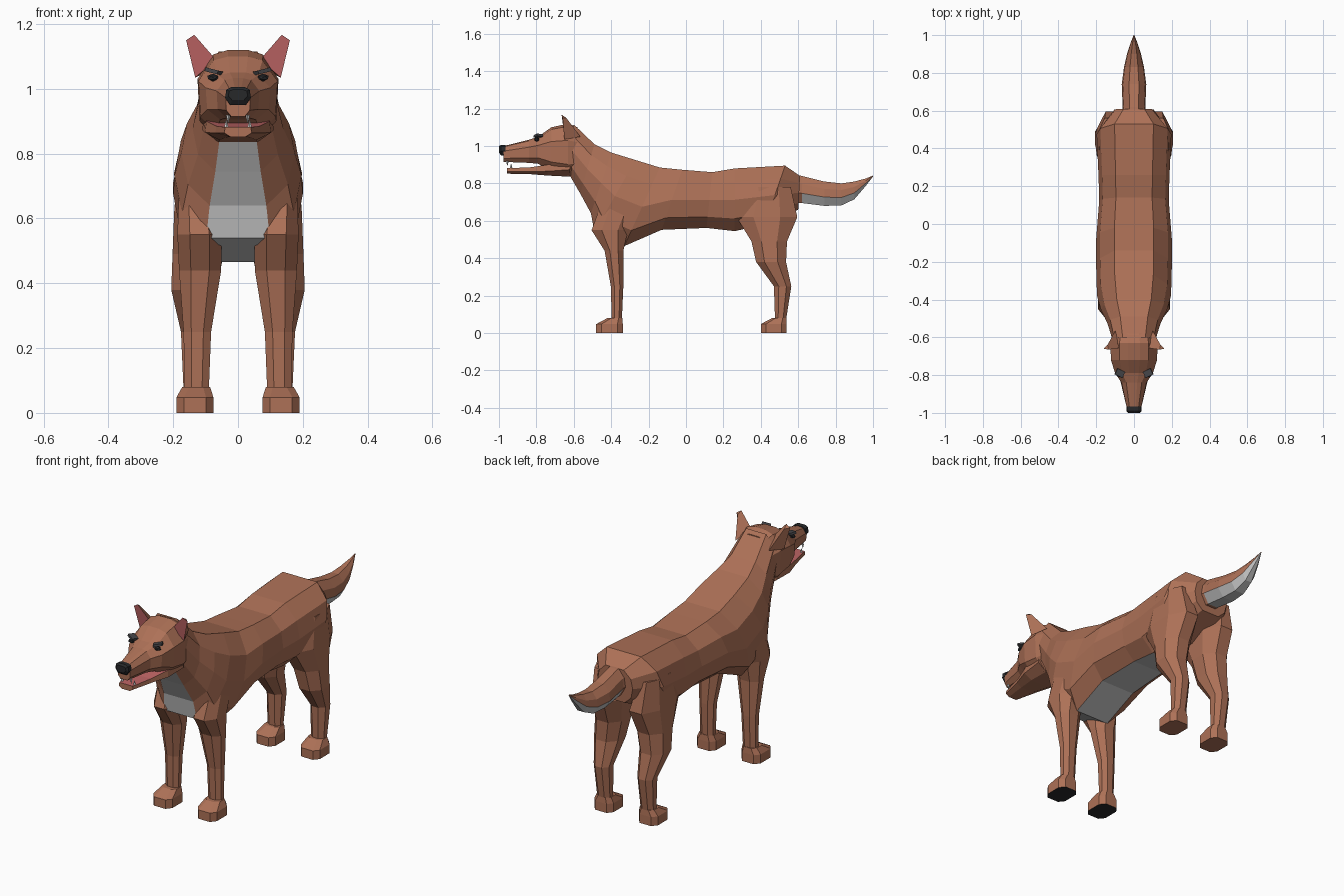
import bpy, bmesh, math
from mathutils import Vector, Matrix

if "Cube" in bpy.data.objects:
    bpy.data.objects.remove(bpy.data.objects["Cube"])


def material(name, r, g, b):
    m = bpy.data.materials.new(name)
    m.diffuse_color = (r, g, b, 1)
    m.use_nodes = True
    m.node_tree.nodes["Principled BSDF"].inputs["Base Color"].default_value = m.diffuse_color
    return m


BROWN = material("brown fur", 0.42, 0.165, 0.095)
PALE = material("pale fur", 0.55, 0.55, 0.55)
BLACK = material("black", 0.02, 0.021, 0.023)
PINK = material("pink skin", 0.52, 0.13, 0.13)
SLATE = material("dark grey", 0.06, 0.06, 0.065)
WHITE = material("tooth white", 0.8, 0.8, 0.78)


def finish(name, bm, mats, mirror=False):
    bmesh.ops.recalc_face_normals(bm, faces=bm.faces)
    me = bpy.data.meshes.new(name)
    bm.to_mesh(me)
    bm.free()
    for m in mats:
        me.materials.append(m)
    ob = bpy.data.objects.new(name, me)
    bpy.context.collection.objects.link(ob)
    if mirror:
        ob.modifiers.new("mirror", 'MIRROR')
    return ob


def loft(name, rings, mats=(BROWN,), rule=None, mirror=False):
    """Skin a list of point rings; rule(segment, strip) gives the material index,
    strip None means an end cap."""
    bm = bmesh.new()
    vs = [[bm.verts.new(p) for p in ring] for ring in rings]
    n = len(vs[0])
    for i in range(len(vs) - 1):
        for k in range(n):
            j = (k + 1) % n
            f = bm.faces.new((vs[i][k], vs[i][j], vs[i + 1][j], vs[i + 1][k]))
            f.material_index = rule(i, k) if rule else 0
    for i in (0, len(vs) - 1):
        f = bm.faces.new(vs[i])
        f.material_index = rule(i, None) if rule else 0
    return finish(name, bm, mats, mirror)


def ring(yt, zt, yb, zb, w, half):
    """Symmetric section between a top and a bottom point, half = (width, height) fractions."""
    top, bot = Vector((0, yt, zt)), Vector((0, yb, zb))
    right = [bot.lerp(top, t) + Vector((w * u, 0, 0)) for u, t in half]
    return right + [Vector((-p.x, p.y, p.z)) for p in reversed(right)]


def octagon(z, y0, y1, x0, x1, c=0.28):
    """Horizontal chamfered rectangle for limbs."""
    uv = [(c, 0), (1 - c, 0), (1, c), (1, 1 - c), (1 - c, 1), (c, 1), (0, 1 - c), (0, c)]
    return [(x0 + (x1 - x0) * u, y0 + (y1 - y0) * v, z) for u, v in uv]


# Torso and neck, pale strip underneath
BODY = [(0.5, 0), (0.88, 0.2), (1, 0.5), (0.9, 0.78), (0.52, 1)]
body = [
    (-0.60, 1.115, -0.62, 0.84, 0.115),
    (-0.49, 1.01, -0.565, 0.745, 0.14),
    (-0.40, 0.965, -0.508, 0.64, 0.175),
    (-0.27, 0.925, -0.49, 0.54, 0.196),
    (-0.14, 0.885, -0.33, 0.465, 0.2),
    (-0.02, 0.873, -0.13, 0.552, 0.2),
    (0.14, 0.86, 0.11, 0.562, 0.184),
    (0.26, 0.88, 0.26, 0.545, 0.188),
    (0.53, 0.895, 0.42, 0.58, 0.198),
    (0.61, 0.84, 0.60, 0.66, 0.105),
]
loft("torso", [ring(*s, BODY) for s in body], (BROWN, PALE),
     lambda i, k: 1 if k == 9 and i < 7 else 0)

# Tail with a pale underside
TAIL = [(0.5, 0), (1, 0.36), (0.9, 0.7), (0.4, 1)]
tail = [(0.56, 0.70, 0.85, 0.07), (0.62, 0.695, 0.84, 0.06), (0.74, 0.68, 0.81, 0.065),
        (0.83, 0.682, 0.80, 0.053), (0.90, 0.715, 0.81, 0.037),
        (0.96, 0.785, 0.826, 0.018), (1.0, 0.837, 0.842, 0.002)]
loft("tail", [ring(y, z1, y, z0, w, TAIL) for y, z0, z1, w in tail], (BROWN, PALE),
     lambda i, k: 1 if k in (0, 6, 7) and i > 0 else 0)

# Skull and upper muzzle
HEAD = [(0.55, 0), (0.95, 0.22), (1, 0.68), (0.62, 0.95), (0.25, 1)]
head = [(-0.58, 0.85, 1.10, 0.11), (-0.63, 0.84, 1.12, 0.125), (-0.72, 0.862, 1.10, 0.122),
        (-0.79, 0.905, 1.05, 0.10), (-0.84, 0.91, 1.033, 0.066), (-0.975, 0.915, 1.0, 0.038)]
loft("head", [ring(y, z1, y, z0, w, HEAD) for y, z0, z1, w in head])

# Lower jaw, pink inside
JAW = [(0.55, 0), (1, 0.4), (0.95, 1)]
jaw = [(-0.62, 0.836, 0.93, 0.11), (-0.74, 0.842, 0.90, 0.102),
       (-0.84, 0.85, 0.885, 0.07), (-0.957, 0.852, 0.882, 0.042)]
loft("lower_jaw", [ring(y, z1, y, z0, w, JAW) for y, z0, z1, w in jaw], (BROWN, PINK),
     lambda i, k: 1 if k == 2 else 0)

# Nose
NOSE = [(0.6, 0), (1, 0.4), (0.9, 0.85), (0.5, 1)]
loft("nose", [ring(y, z1, y, z0, w, NOSE) for y, z0, z1, w in
              [(-0.965, 0.95, 1.005, 0.04), (-0.99, 0.95, 1.006, 0.04), (-1.0, 0.965, 0.998, 0.03)]],
     (BLACK,))

# Teeth
bm = bmesh.new()
for y, x, z, flip in ((-0.935, 0.036, 0.892, 0), (-0.955, 0.03, 0.907, 1)):
    mat = Matrix.Translation((x, y, z)) @ Matrix.Rotation(math.pi * flip, 4, 'X')
    bmesh.ops.create_cone(bm, cap_ends=True, segments=4, radius1=0.007, radius2=0.001,
                          depth=0.024, matrix=mat)
finish("teeth", bm, (WHITE,), True)

# Eyes and brows
bm = bmesh.new()
bmesh.ops.create_icosphere(bm, subdivisions=1, radius=1, matrix=Matrix.Translation(
    (0.077, -0.797, 1.035)) @ Matrix.Diagonal((0.02, 0.014, 0.012, 1)))
finish("eyes", bm, (BLACK,), True)
bm = bmesh.new()
bmesh.ops.create_cube(bm, size=1, matrix=Matrix.Translation((0.075, -0.79, 1.054))
                      @ Matrix.Rotation(-0.25, 4, 'Y') @ Matrix.Rotation(0.45, 4, 'Z')
                      @ Matrix.Diagonal((0.045, 0.035, 0.012, 1)))
finish("brows", bm, (SLATE,), True)

# Ears, pink towards the front
bm = bmesh.new()
inner, outer, back, tip_out, tip_in, tip_back = [bm.verts.new(p) for p in (
    (0.068, -0.655, 1.09), (0.132, -0.65, 1.035), (0.10, -0.565, 1.05),
    (0.16, -0.66, 1.15), (0.135, -0.665, 1.167), (0.14, -0.64, 1.15))]
bm.faces.new((inner, outer, tip_out, tip_in)).material_index = 1
for f in ((outer, back, tip_back, tip_out), (back, inner, tip_in, tip_back),
          (tip_out, tip_back, tip_in), (inner, back, outer)):
    bm.faces.new(f)
finish("ears", bm, (BROWN, PINK), True)

# Legs
front = [(0.70, -0.45, -0.25, 0.08, 0.182), (0.55, -0.505, -0.31, 0.05, 0.187),
         (0.44, -0.435, -0.335, 0.052, 0.182), (0.25, -0.402, -0.335, 0.083, 0.168),
         (0.07, -0.397, -0.343, 0.09, 0.165)]
hind = [(0.78, 0.33, 0.56, 0.08, 0.185), (0.62, 0.27, 0.595, 0.03, 0.197),
        (0.49, 0.35, 0.54, 0.045, 0.202), (0.38, 0.375, 0.535, 0.065, 0.206),
        (0.25, 0.47, 0.563, 0.085, 0.176), (0.07, 0.476, 0.535, 0.092, 0.168)]
loft("front_legs", [octagon(*s) for s in front], mirror=True)
loft("hind_legs", [octagon(*s) for s in hind], mirror=True)

# Paws, dark pads under the front pair
for name, y0, y1, pad in (("front_paws", -0.48, -0.338, BLACK), ("hind_paws", 0.40, 0.538, BROWN)):
    rings = [octagon(0, y0, y1, 0.076, 0.19, 0.2), octagon(0.048, y0, y1, 0.076, 0.19, 0.2),
             octagon(0.08, y0 + 0.06, y1 - 0.002, 0.086, 0.172, 0.25)]
    loft(name, rings, (BROWN, pad), lambda i, k: 1 if k is None and i == 0 else 0, True)
